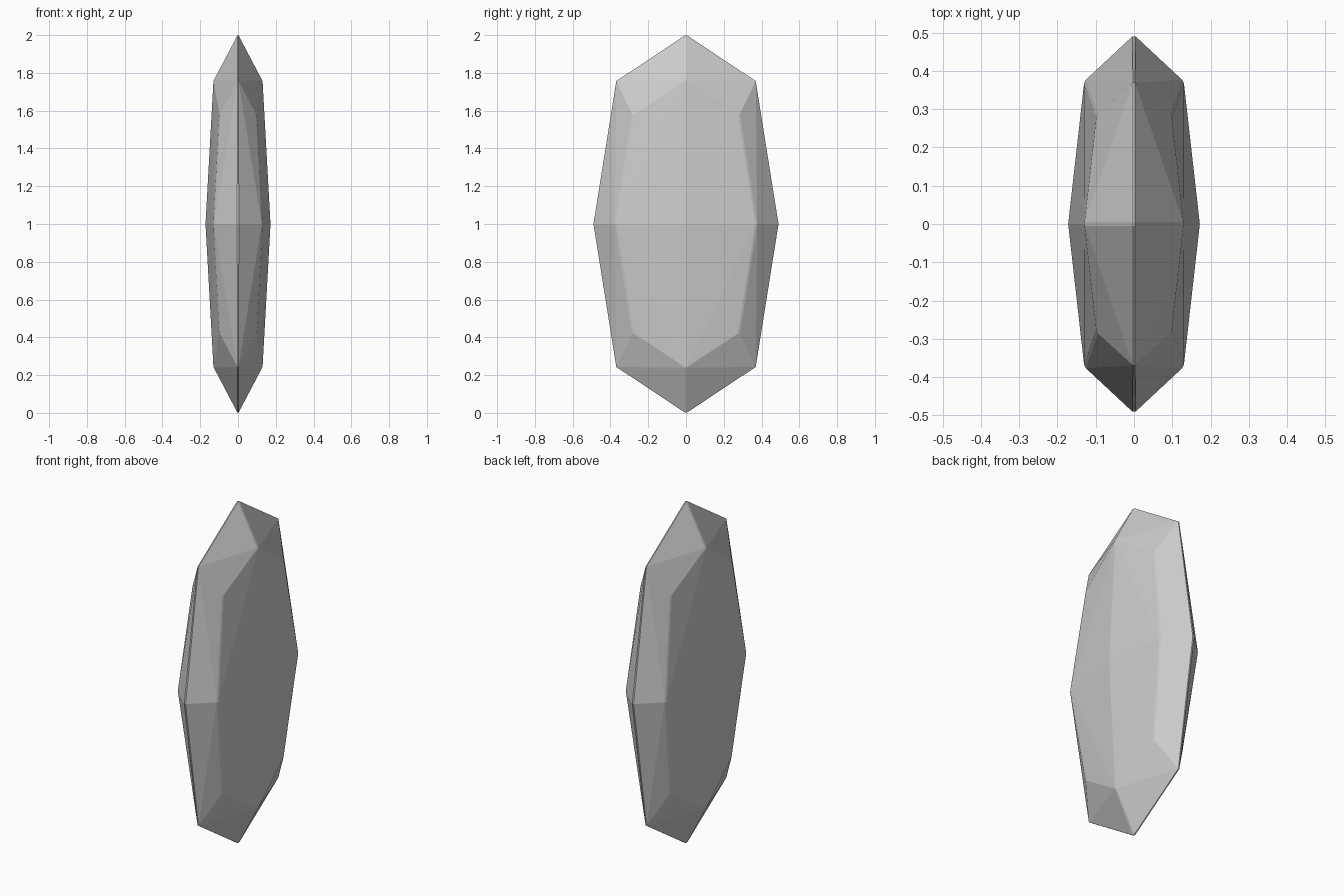
import bpy
import bmesh

cube = bpy.data.objects.get("Cube")
if cube:
    bpy.data.objects.remove(cube, do_unlink=True)

# Half sizes of the gem, and how far out the ridge and facet points sit
HX, HY, HZ = 0.172, 0.494, 1.008
RIDGE, FACET = 0.755, 0.571

stone = bpy.data.materials.new("pale grey stone")
stone.use_nodes = True
colour = (0.6, 0.6, 0.6, 1)
stone.diffuse_color = colour
stone.node_tree.nodes["Principled BSDF"].inputs["Base Color"].default_value = colour

bm = bmesh.new()


def point(x, y, z):
    """One corner of the gem, in units of its half sizes."""
    return bm.verts.new((x * HX, y * HY, z * HZ))


# Eight octants: three corner triangles and a raised three-sided facet each
for sx in (-1, 1):
    for sy in (-1, 1):
        for sz in (-1, 1):
            tips = [point(sx, 0, 0), point(0, sy, 0), point(0, 0, sz)]
            mids = [point(sx * RIDGE, sy * RIDGE, 0),
                    point(0, sy * RIDGE, sz * RIDGE),
                    point(sx * RIDGE, 0, sz * RIDGE)]
            peak = point(sx * FACET, sy * FACET, sz * FACET)
            for i in range(3):
                bm.faces.new((tips[i], mids[i], mids[i - 1]))
                bm.faces.new((mids[i], peak, mids[i - 1]))

bmesh.ops.remove_doubles(bm, verts=bm.verts, dist=0.0001)
bmesh.ops.recalc_face_normals(bm, faces=bm.faces)

mesh = bpy.data.meshes.new("gem")
bm.to_mesh(mesh)
bm.free()
mesh.materials.append(stone)
gem = bpy.data.objects.new("gem", mesh)
bpy.context.collection.objects.link(gem)
gem.location.z = 1

# Narrow worn edges
bevel = gem.modifiers.new("worn edges", "BEVEL")
bevel.width = 0.006
bevel.segments = 1
bevel.limit_method = "ANGLE"
bevel.angle_limit = 0.35
